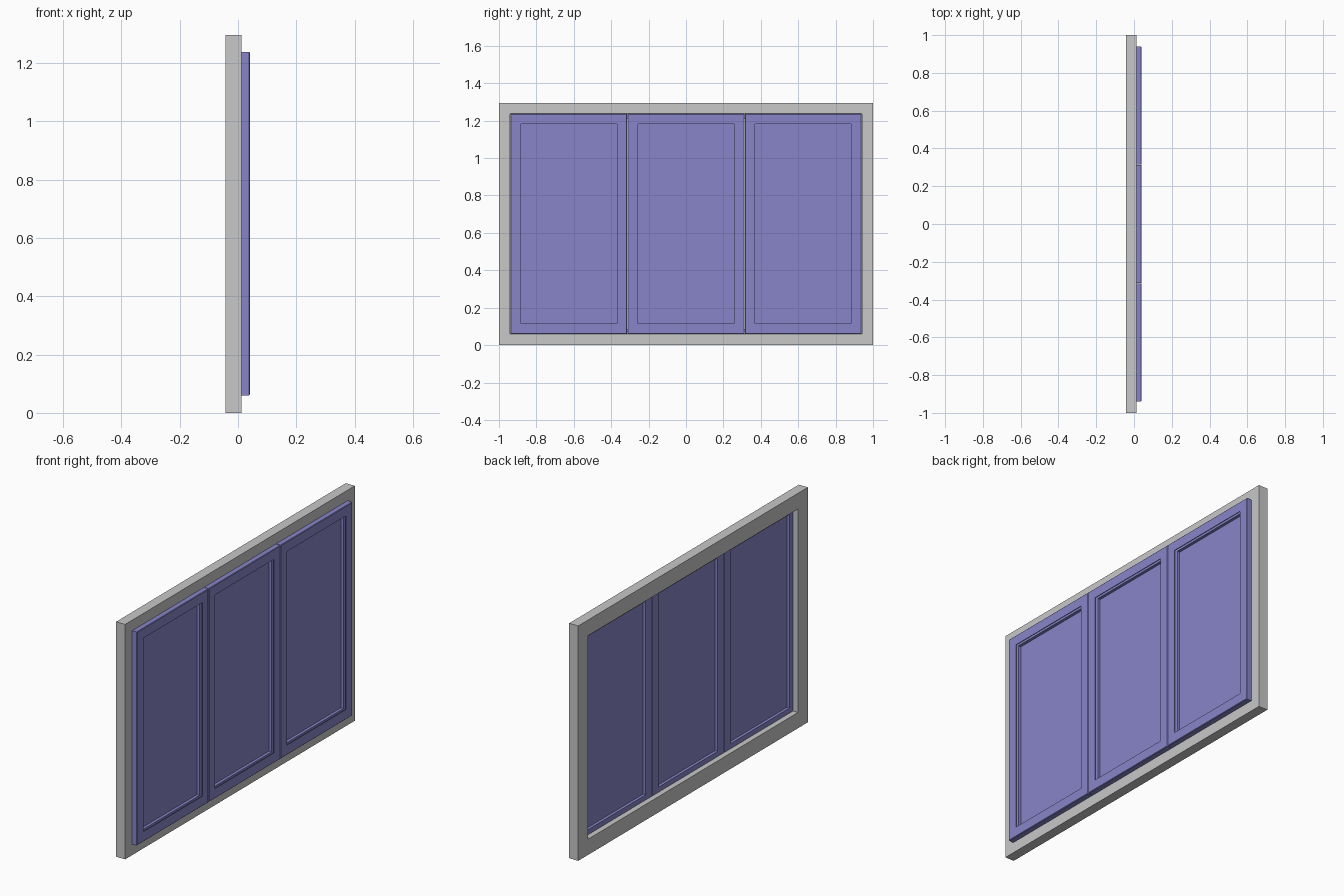
import bpy
import bmesh

cube = bpy.data.objects.get("Cube")
if cube:
    bpy.data.objects.remove(cube)


def make_material(name, color):
    mat = bpy.data.materials.new(name)
    mat.use_nodes = True
    mat.diffuse_color = color
    mat.node_tree.nodes["Principled BSDF"].inputs["Base Color"].default_value = color
    return mat


grey = make_material("light grey", (0.58, 0.58, 0.58, 1))
violet = make_material("soft violet", (0.245, 0.235, 0.58, 1))


def finish(name, bm, mat):
    bmesh.ops.recalc_face_normals(bm, faces=bm.faces)
    mesh = bpy.data.meshes.new(name)
    bm.to_mesh(mesh)
    bm.free()
    mesh.materials.append(mat)
    obj = bpy.data.objects.new(name, mesh)
    bpy.context.collection.objects.link(obj)
    return obj


def rect_frame(name, y0, y1, z0, z1, profile, mat):
    """Sweep a closed (depth, inset) profile around a rectangle with mitred corners."""
    bm = bmesh.new()
    rings = []
    for x, i in profile:
        corners = [(y0 + i, z0 + i), (y1 - i, z0 + i), (y1 - i, z1 - i), (y0 + i, z1 - i)]
        rings.append([bm.verts.new((x, y, z)) for y, z in corners])
    for a, b in zip(rings, rings[1:] + rings[:1]):
        for k in range(4):
            n = (k + 1) % 4
            bm.faces.new((a[k], a[n], b[n], b[k]))
    return finish(name, bm, mat)


def box(name, lo, hi, mat):
    bm = bmesh.new()
    bmesh.ops.create_cube(bm, size=1)
    for v in bm.verts:
        v.co = [lo[k] if v.co[k] < 0 else hi[k] for k in range(3)]
    return finish(name, bm, mat)


BACK, FACE, FRONT = -0.043, 0.012, 0.041
SASH_BACK = -0.013
HEIGHT = 1.295

# Outer frame with a rebate that holds the sashes
rebate = 0.059
rect_frame("outer_frame", -1, 1, 0, HEIGHT,
           [(BACK, 0), (BACK, 0.087), (SASH_BACK, 0.087),
            (SASH_BACK, rebate), (FACE, rebate), (FACE, 0)], grey)

# Sash section: bevelled outer edge, front lip, glazing slot and back stop
stile, slot, bevel = 0.055, 0.025, 0.003
sash_profile = [(SASH_BACK, 0), (FRONT - bevel, 0), (FRONT, bevel),
                (FRONT, stile), (FRONT - 0.003, stile),
                (FRONT - 0.003, slot), (0.024, slot),
                (0.024, stile), (SASH_BACK, stile)]

# Three equal sashes side by side, each with one pane
width = 1.88 / 3
gap = 0.0015
z0, z1 = 0.06, 1.237
for n, side in enumerate(("right", "middle", "left")):
    y0 = -0.94 + n * width + gap
    y1 = y0 + width - 2 * gap
    rect_frame(side + "_sash", y0, y1, z0, z1, sash_profile, violet)
    edge = stile - 0.005
    box(side + "_pane", (0.003, y0 + edge, z0 + edge),
        (0.008, y1 - edge, z1 - edge), violet)
